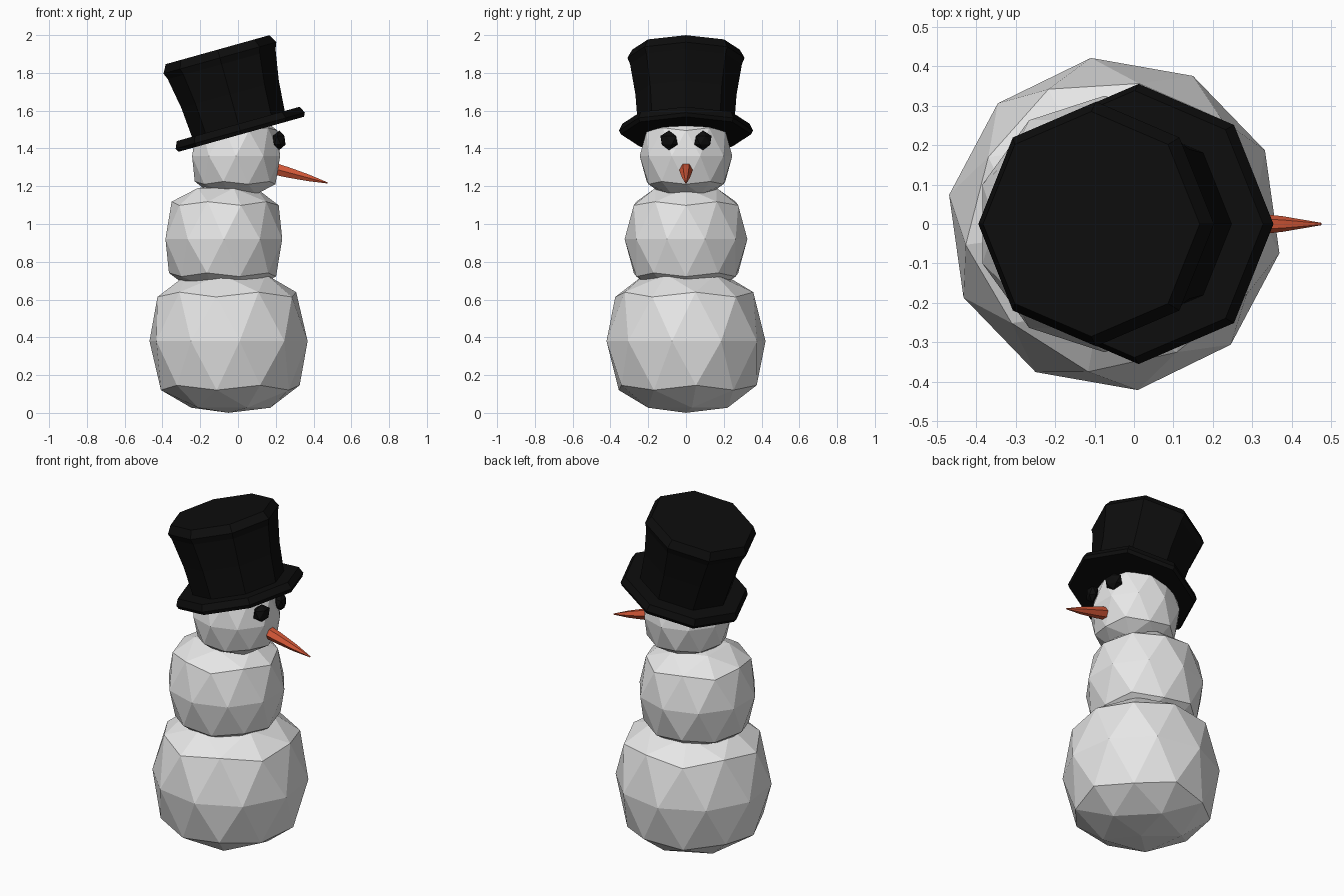
import bpy, bmesh, math
from mathutils import Matrix, Vector

cube = bpy.data.objects.get("Cube")
if cube:
    bpy.data.objects.remove(cube, do_unlink=True)


def material(name, rgb):
    m = bpy.data.materials.new(name)
    m.use_nodes = True
    m.diffuse_color = (*rgb, 1)
    bsdf = next(n for n in m.node_tree.nodes if n.type == 'BSDF_PRINCIPLED')
    bsdf.inputs["Base Color"].default_value = (*rgb, 1)
    bsdf.inputs["Roughness"].default_value = 0.8
    return m


SNOW = material("snow white", (0.8, 0.8, 0.8))
BLACK = material("coal black", (0.004, 0.004, 0.004))
CARROT = material("carrot orange", (0.68, 0.1, 0.04))


def finish(name, bm, mat):
    bmesh.ops.recalc_face_normals(bm, faces=bm.faces)
    me = bpy.data.meshes.new(name)
    bm.to_mesh(me)
    bm.free()
    me.materials.append(mat)
    ob = bpy.data.objects.new(name, me)
    bpy.context.collection.objects.link(ob)
    return ob


# Icosphere ring heights and the boxier heights they become
RINGS = [(0, 0), (0.447, 0.55), (0.526, 0.61), (0.851, 0.83), (1, 0.893)]


def snowball(name, centre, radius, turn):
    bm = bmesh.new()
    bmesh.ops.create_icosphere(bm, subdivisions=2, radius=1)
    for v in bm.verts:
        h = min(RINGS, key=lambda r: abs(r[0] - abs(v.co.z)))[1]
        v.co.z = math.copysign(h, v.co.z)
    bm.transform(Matrix.Translation(centre) @ Matrix.Rotation(math.radians(turn), 4, 'Z')
                 @ Matrix.Scale(radius, 4))
    return finish(name, bm, SNOW)


def lathe(name, profile, sides, matrix, mat, turn=0.0):
    """Closed solid from (radius, height) rings."""
    bm = bmesh.new()
    rings = []
    for r, h in profile:
        rings.append([bm.verts.new((r * math.cos(turn + math.tau * i / sides),
                                    r * math.sin(turn + math.tau * i / sides), h))
                      for i in range(sides)])
    for a, b in zip(rings, rings[1:]):
        for i in range(sides):
            j = (i + 1) % sides
            bm.faces.new((a[i], a[j], b[j], b[i]))
    bm.faces.new(rings[0][::-1])
    bm.faces.new(rings[-1])
    bm.transform(matrix)
    return finish(name, bm, mat)


# Body
snowball("bottom_snowball", (-0.05, 0, 0.38), 0.425, 44)
snowball("middle_snowball", (-0.075, 0, 0.92), 0.325, 0)
snowball("head", (-0.01, 0, 1.36), 0.245, 0)

# Tilted top hat: brim, flared crown and bevelled top
tilt = Matrix.Translation((0.017, 0, 1.475)) @ Matrix.Rotation(math.radians(-15.6), 4, 'Y')
lathe("top_hat", [(0.345, 0), (0.355, 0.02), (0.338, 0.057), (0.255, 0.057), (0.268, 0.22),
                  (0.296, 0.385), (0.31, 0.42), (0.285, 0.465)], 8, tilt, BLACK)

# Eyes
for name, side in (("right_eye", -1), ("left_eye", 1)):
    bm = bmesh.new()
    bmesh.ops.create_icosphere(bm, subdivisions=1, radius=1)
    bm.transform(Matrix.Translation((0.218, 0.09 * side, 1.443))
                 @ Matrix.Rotation(side * math.radians(25), 4, 'Z')
                 @ Matrix.Diagonal((0.033, 0.054, 0.052, 1)))
    finish(name, bm, BLACK)

# Carrot nose
base, tip = Vector((0.19, 0, 1.293)), Vector((0.475, 0, 1.217))
axis = tip - base
aim = Matrix.Translation(base) @ axis.to_track_quat('Z', 'Y').to_matrix().to_4x4()
n = axis.length
lathe("carrot_nose", [(0.036, 0), (0.032, 0.25 * n), (0.02, 0.65 * n), (0.003, n)],
      6, aim, CARROT)
